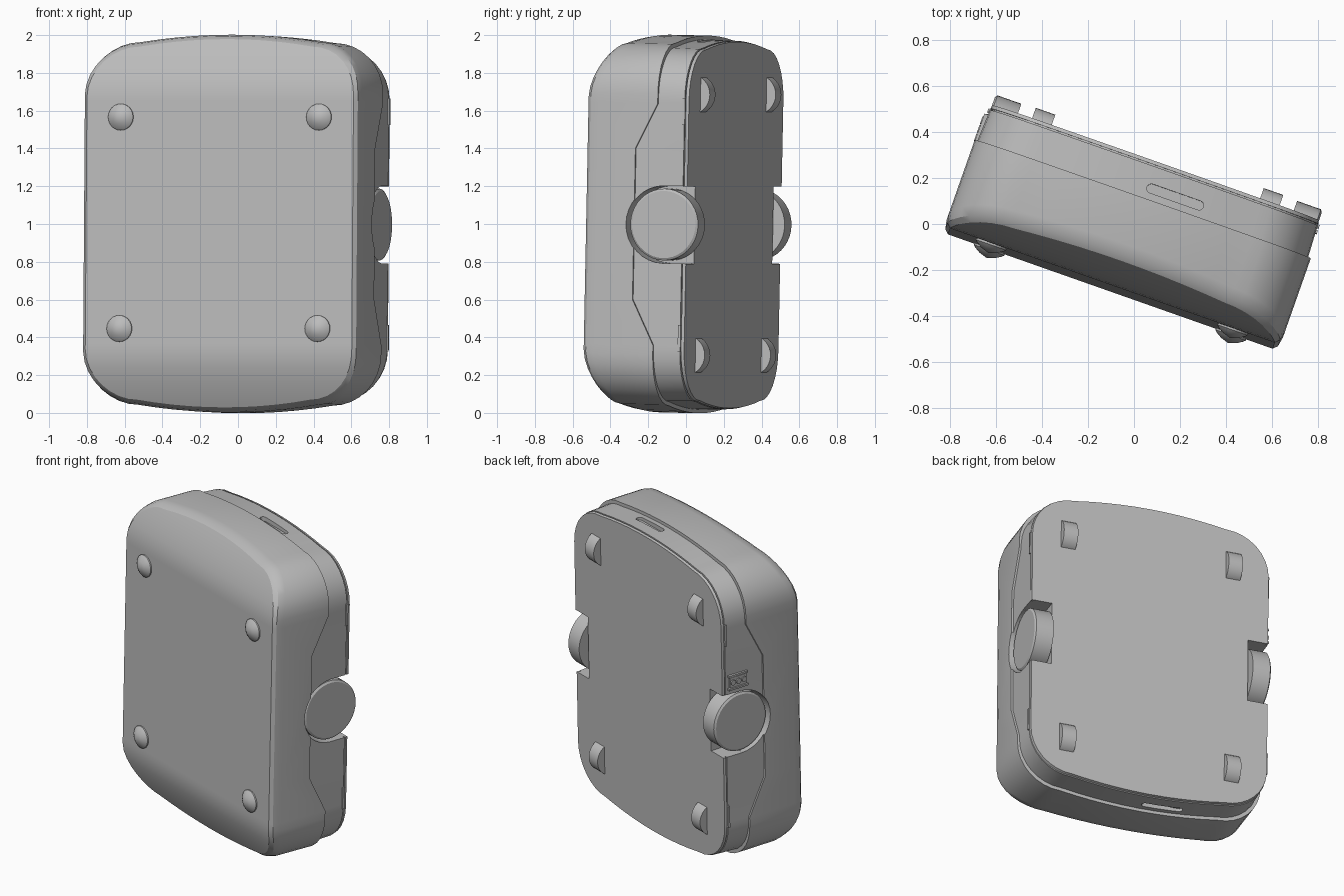
import bpy, bmesh, math
from mathutils import Matrix, Vector

if "Cube" in bpy.data.objects:
    bpy.data.objects.remove(bpy.data.objects["Cube"], do_unlink=True)

grey = bpy.data.materials.new("plain grey")
grey.use_nodes = True
GREY = (0.5, 0.5, 0.5, 1)
grey.diffuse_color = GREY
grey.node_tree.nodes["Principled BSDF"].inputs["Base Color"].default_value = GREY

# The device stands turned on its vertical axis and leans back slightly
POSE = (Matrix.Translation((0, 0, 1)) @ Matrix.Rotation(math.radians(-19.4), 4, 'Z')
        @ Matrix.Rotation(math.radians(-1.2), 4, 'X'))


def finish(name, bm):
    bmesh.ops.recalc_face_normals(bm, faces=bm.faces)
    bm.transform(POSE)
    mesh = bpy.data.meshes.new(name)
    bm.to_mesh(mesh)
    bm.free()
    mesh.materials.append(grey)
    obj = bpy.data.objects.new(name, mesh)
    bpy.context.collection.objects.link(obj)
    return obj


def activate(obj):
    bpy.ops.object.select_all(action='DESELECT')
    obj.select_set(True)
    bpy.context.view_layer.objects.active = obj


def smooth(obj, angle=28):
    activate(obj)
    bpy.ops.object.shade_smooth_by_angle(angle=math.radians(angle))


def half_outline(w, h, r, sag=0.04, steps=8):
    """Right half of an arched, round-cornered outline, top to bottom."""
    flat = w - r
    pts = [(flat * t / 5, h - sag * (t / 5) ** 2) for t in range(5)]
    for i in range(steps + 1):
        a = math.pi / 2 * (1 - i / steps)
        pts.append((flat + r * math.cos(a), h - sag - r + r * math.sin(a)))
    pts += [(w, 0.64), (w, 0.4)]
    return pts + [(x, -z) for x, z in reversed(pts)]


def loft(name, rings):
    """Skin outlines (w, h, r, depth function) and cap both ends across."""
    bm = bmesh.new()
    loops = []
    for w, h, r, depth in rings:
        half = half_outline(w, h, r)
        right = [bm.verts.new((x, depth(z), z)) for x, z in half]
        left = [bm.verts.new((-x, depth(z), z)) for x, z in half[1:-1]]
        loops.append((right, [right[0]] + left + [right[-1]]))
    for (r0, l0), (r1, l1) in zip(loops, loops[1:]):
        for a, b in ((r0, r1), (l0, l1)):
            for i in range(len(a) - 1):
                bm.faces.new((a[i], a[i + 1], b[i + 1], b[i]))
    for right, left in (loops[0], loops[-1]):
        for i in range(len(right) - 1):
            face = [right[i], right[i + 1], left[i + 1], left[i]]
            bm.faces.new(list(dict.fromkeys(face)))
    return finish(name, bm)


def box(name, lo, hi):
    bm = bmesh.new()
    bmesh.ops.create_cube(bm, size=1)
    lo, hi = Vector(lo), Vector(hi)
    bm.transform(Matrix.Translation((lo + hi) / 2) @ Matrix.Diagonal((*(hi - lo), 1)))
    return finish(name, bm)


def lathe(name, profile, centre, direction, steps=32):
    """Spin (radius, height) points about an axis pointing along direction."""
    bm = bmesh.new()
    verts = [bm.verts.new((r, 0, h)) for r, h in profile]
    edges = [bm.edges.new(pair) for pair in zip(verts, verts[1:])]
    bmesh.ops.spin(bm, geom=verts + edges, axis=(0, 0, 1), cent=(0, 0, 0),
                   angle=math.tau, steps=steps)
    bmesh.ops.remove_doubles(bm, verts=bm.verts, dist=0.0001)
    turn = Vector(direction).to_track_quat('Z', 'Y').to_matrix().to_4x4()
    bm.transform(Matrix.Translation(centre) @ turn)
    return finish(name, bm)


def disc(name, radius, length, centre, direction, steps=32):
    return lathe(name, [(0, 0), (radius, 0), (radius, length), (0, length)],
                 centre, direction, steps)


def slot(name, x, y, z, length, radius, height):
    """Pill-shaped block lying along x."""
    bm = bmesh.new()
    ring = []
    for side in (1, -1):
        for i in range(9):
            a = math.pi * (i / 8 - 0.5)
            ring.append(bm.verts.new((x + side * (length / 2 - radius + radius * math.cos(a)),
                                      y + side * radius * math.sin(a), z)))
    face = bm.faces.new(ring)
    top = bmesh.ops.extrude_face_region(bm, geom=[face])["geom"]
    bmesh.ops.translate(bm, vec=(0, 0, height),
                        verts=[v for v in top if isinstance(v, bmesh.types.BMVert)])
    return finish(name, bm)


def seam(z):
    t = min(max((abs(z) - 0.4) / 0.24, 0), 1)
    return -0.02 + 0.12 * t


def front(z):
    return -0.297 + 0.11 * max(0, (abs(z) - 0.68) / 0.3) ** 1.5


# Shells: front housing, slimmer rear housing, back plate
front_shell = loft("front_shell", [
    (0.748, 0.975, 0.265, front),
    (0.766, 0.992, 0.27, lambda z: front(z) + 0.018),
    (0.774, 1.0, 0.27, lambda z: front(z) + 0.06),
    (0.774, 1.0, 0.27, seam)])
rear_shell = loft("rear_shell", [
    (0.762, 0.98, 0.27, lambda z: seam(z) - 0.01),
    (0.755, 0.976, 0.27, lambda z: 0.245)])
rim_gap = loft("rim_gap", [
    (0.742, 0.962, 0.27, lambda z: 0.24),
    (0.742, 0.962, 0.27, lambda z: 0.256)])
back_plate = loft("back_plate", [
    (0.755, 0.974, 0.27, lambda z: 0.252),
    (0.752, 0.97, 0.27, lambda z: 0.268)])

# Cutters for the wheel wells and the end slots
cutters = []
for s in (1, -1):
    x0, x1 = sorted((s * 0.625, s * 0.9))
    cutters.append(box("well_cutter", (x0, 0.13, -0.205), (x1, 0.5, 0.205)))
    cutters.append(disc("well_round_cutter", 0.205, 0.275, (s * 0.625, 0.14, 0), (s, 0, 0)))
    cutters.append(slot("slot_cutter", s * 0.13, 0.15, s * 0.98 - 0.03, 0.26, 0.02, 0.06))
shells = (front_shell, rear_shell, rim_gap, back_plate)
for shell in shells:
    activate(shell)
    for cutter in cutters:
        mod = shell.modifiers.new("cut", 'BOOLEAN')
        mod.operation, mod.solver, mod.object = 'DIFFERENCE', 'EXACT', cutter
        bpy.ops.object.modifier_apply(modifier=mod.name)
    smooth(shell)
for cutter in cutters:
    bpy.data.objects.remove(cutter, do_unlink=True)

for s, side in ((1, "left"), (-1, "right")):
    # Big side wheel
    smooth(lathe(side + "_wheel", [(0, 0), (0.19, 0), (0.19, 0.11), (0.178, 0.118), (0, 0.118)],
                 (s * 0.635, 0.14, 0), (s, 0, 0), 40))
    for t, level in ((1, "upper"), (-1, "lower")):
        label = level + "_" + side
        # Small roller half sunk in the back plate
        smooth(disc(label + "_roller", 0.105, 0.09, (s * 0.525 - 0.045, 0.215, t * 0.69), (1, 0, 0)))
        # Domed front stud
        smooth(lathe(label + "_stud", [(0, -0.03), (0.07, -0.03), (0.07, 0.008), (0.06, 0.017),
                                       (0.035, 0.032), (0, 0.043)],
                     (s * 0.556, -0.297, t * 0.56), (0, -1, 0), 24))
        # Raised rail on each side corner of the back rim
        box(label + "_rail", (s * 0.755 - 0.008, 0.235, t * 0.6 - 0.07),
            (s * 0.755 + 0.008, 0.25, t * 0.6 + 0.07))

# Terminal block on one side
box("terminal_block", (-0.768, 0.10, 0.25), (-0.74, 0.22, 0.315))
for i in range(3):
    smooth(disc("terminal_screw", 0.017, 0.012, (-0.764, 0.12 + 0.04 * i, 0.283), (-1, 0, 0), 16))
for z in (0.24, 0.325):
    box("terminal_lip", (-0.772, 0.09, z - 0.006), (-0.74, 0.23, z + 0.006))
